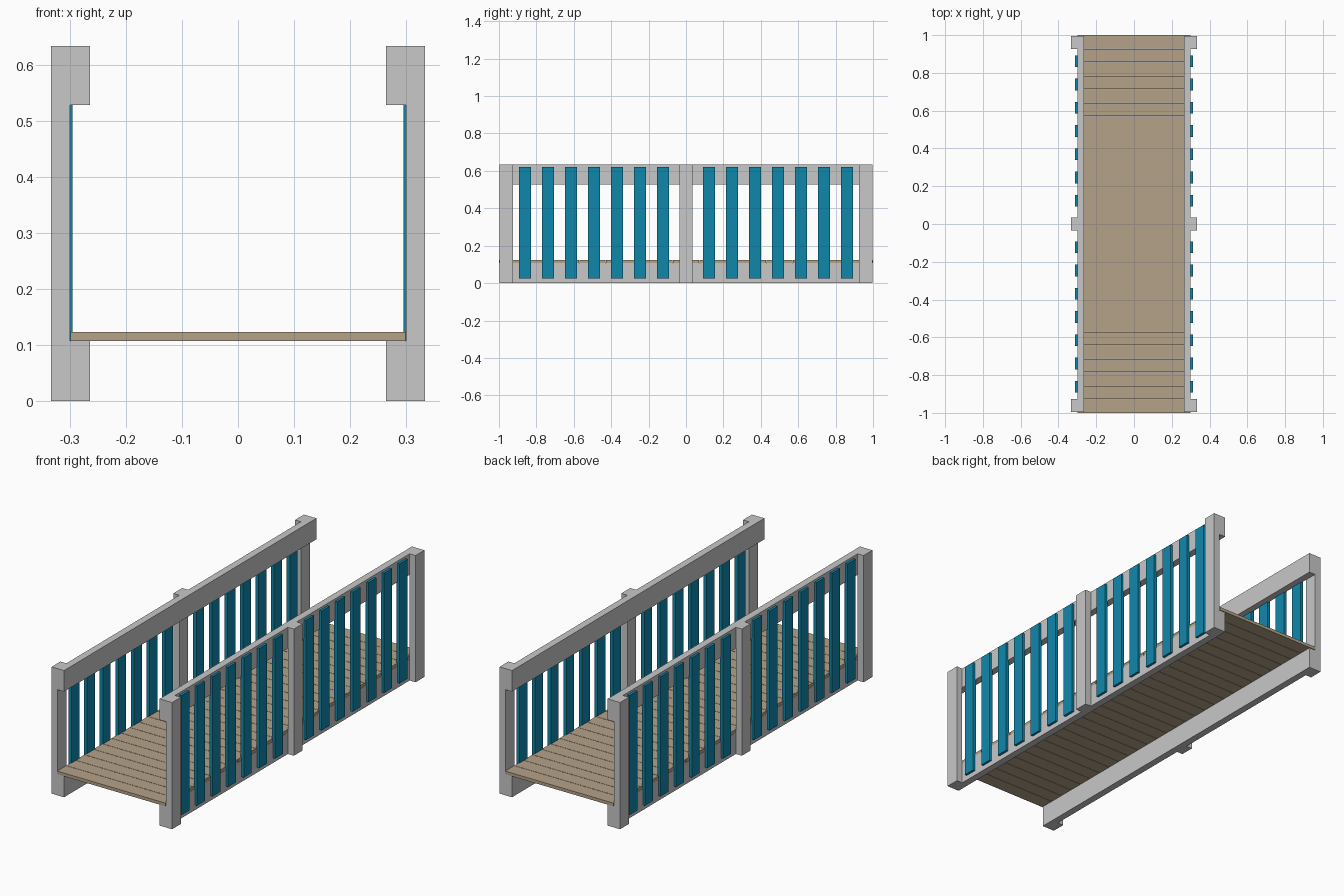
import bpy

if "Cube" in bpy.data.objects:
    bpy.data.objects.remove(bpy.data.objects["Cube"])


def material(name, rgb):
    m = bpy.data.materials.new(name)
    m.diffuse_color = (*rgb, 1)
    m.use_nodes = True
    m.node_tree.nodes["Principled BSDF"].inputs["Base Color"].default_value = m.diffuse_color
    return m


GREY = material("light grey timber", (0.58, 0.58, 0.58))
BLUE = material("blue slat paint", (0.005, 0.245, 0.41))
TAN = material("tan decking", (0.46, 0.365, 0.25))


def box(name, x, y, z, mat):
    """Box from (min, max) ranges on each axis."""
    bpy.ops.mesh.primitive_cube_add(size=1)
    o = bpy.context.object
    o.name = name
    for v in o.data.vertices:
        v.co = [r[0] if c < 0 else r[1] for c, r in zip(v.co, (x, y, z))]
    o.data.materials.append(mat)
    return o


# Deck planks with hairline gaps
COUNT, GAP = 28, 0.002
pitch = 2 / COUNT
for i in range(COUNT):
    y0 = -1 + i * pitch
    lo = y0 + (GAP / 2 if i else 0)
    hi = y0 + pitch - (GAP / 2 if i < COUNT - 1 else 0)
    box(f"deck_plank_{i + 1}", (-0.299, 0.299), (lo, hi), (0.107, 0.123), TAN)

for side, s in (("left", -1), ("right", 1)):
    def span(a, b):
        return tuple(sorted((s * a, s * b)))

    # Bottom beam and handrail
    box(f"{side}_beam", span(0.264, 0.300), (-0.996, 0.996), (0, 0.107), GREY)
    box(f"{side}_handrail", span(0.264, 0.300), (-0.996, 0.996), (0.528, 0.633), GREY)

    # Posts on the outside of the rails
    for label, y in (("front", -0.961), ("middle", 0), ("back", 0.961)):
        box(f"{side}_{label}_post", span(0.300, 0.333),
            (y - 0.035, y + 0.035), (0, 0.633), GREY)

    # Seven balustrade slats in each bay
    for bay, d in (("front", -1), ("back", 1)):
        for i in range(7):
            y = d * 0.123 * (i + 1)
            box(f"{side}_{bay}_slat_{i + 1}", span(0.295, 0.312),
                (y - 0.031, y + 0.031), (0.025, 0.622), BLUE)
